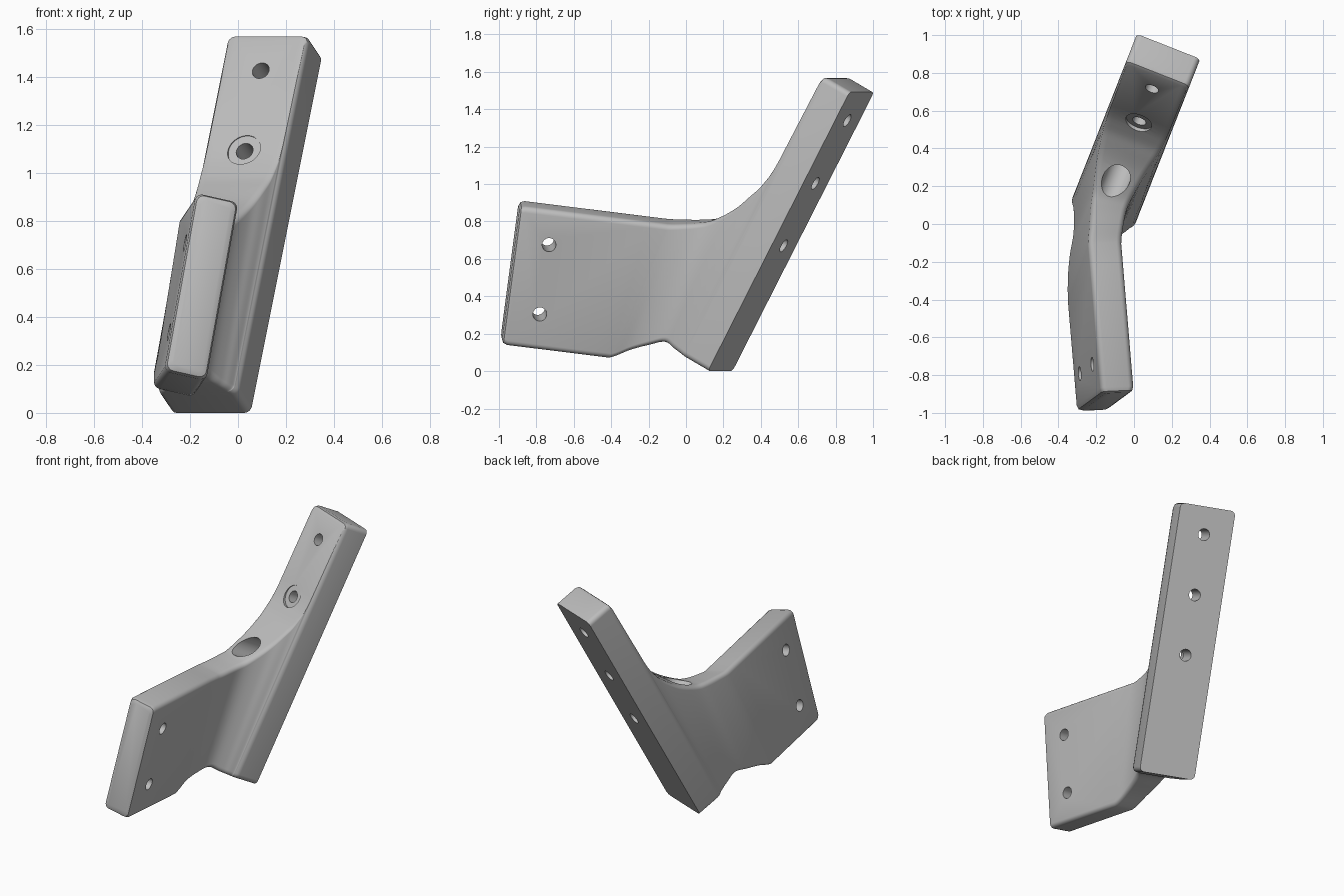
import bpy, bmesh, math
from mathutils import Vector, Matrix

cube = bpy.data.objects.get("Cube")
if cube:
    bpy.data.objects.remove(cube, do_unlink=True)

# Plate frame: width, outward normal, length; origin at the bottom of the back face
yaw, tilt = math.radians(21.5), math.radians(28.6)
back = Vector((math.sin(yaw), math.cos(yaw), 0))
up = Vector((0, 0, 1))
W = Vector((math.cos(yaw), -math.sin(yaw), 0))
N = up * math.sin(tilt) - back * math.cos(tilt)
U = up * math.cos(tilt) + back * math.sin(tilt)
ORIGIN = Vector((-0.115, 0.183, 0))


def place(p):
    return ORIGIN + W * p[0] + N * p[1] + U * p[2]


# Arm frame, in plate coordinates
ARM_DIR = Vector((0.44, 0.84, -0.318)).normalized()
ARM_UP = Vector((0.116, 0.305, 0.946)).normalized()
ARM_SIDE = ARM_UP.cross(ARM_DIR).normalized()
ARM_END = Vector((0.378, 1.182, -0.043))
ARM_HALF, ARM_YAW = 0.38, 27


def arm_row(s_top, s_bottom, inset=0):
    top = ARM_END + ARM_UP * (ARM_HALF - inset) - ARM_DIR * s_top
    bottom = ARM_END - ARM_UP * (ARM_HALF - inset) - ARM_DIR * s_bottom
    return [*top, *bottom, 0.09 - inset, ARM_YAW]


def plate_row(n_top, k_top, half, n_bottom=None, k_bottom=0, w_top=0, w_bottom=0, turn=0):
    n_bottom = n_top if n_bottom is None else n_bottom
    return [w_top, n_top, k_top, w_bottom, n_bottom, k_bottom, half, turn]


# Sections from the back of the plate to the end of the arm
plate = [plate_row(0, 1.70, 0.18), plate_row(0.15, 1.70, 0.18),
         plate_row(0.17, 1.692, 0.177), plate_row(0.178, 1.675, 0.17)]
blend = [plate_row(0.184, 1.2, 0.168),
         plate_row(0.21, 1.03, 0.162, 0.19),
         plate_row(0.25, 0.93, 0.15, 0.215),
         plate_row(0.31, 0.82, 0.13, 0.26, 0, 0, 0, 3),
         plate_row(0.40, 0.71, 0.105, 0.34, 0, 0.01, 0, 9),
         plate_row(0.465, 0.66, 0.095, 0.42, -0.06, 0.02, 0.01, 15),
         plate_row(0.55, 0.61, 0.09, 0.5, -0.13, 0.045, 0.035, 22),
         arm_row(0.8, 0.58), arm_row(0.7, 0.48)]
arm = [arm_row(0.03, 0.03), arm_row(0.009, 0.009, 0.007), arm_row(0, 0, 0.025)]


def spline(rows, first, steps=5):
    pts = [first] + rows
    out = []
    for i in range(1, len(pts) - 2):
        p = pts[i - 1:i + 3]
        for j in range(steps):
            t = j / steps
            out.append([0.5 * (2 * b + (c - a) * t + (2 * a - 5 * b + 4 * c - d) * t * t
                               + (3 * b - a - 3 * c + d) * t ** 3) for a, b, c, d in zip(*p)])
    return out + rows[-2:]


def section(row, radius=0.03, segs=5):
    top, bottom, half, turn = Vector(row[:3]), Vector(row[3:6]), row[6], math.radians(row[7])
    mid, rise = (top + bottom) / 2, (top - bottom) / 2
    tall, rise = rise.length, rise.normalized()
    side = Vector((math.cos(turn), -math.sin(turn), 0))
    pts = []
    for q, (sx, sz) in enumerate([(1, 1), (-1, 1), (-1, -1), (1, -1)]):
        for j in range(segs + 1):
            ang = math.pi / 2 * (q + j / segs)
            x = sx * (half - radius) + radius * math.cos(ang)
            z = sz * (tall - radius) + radius * math.sin(ang)
            pts.append(place(mid + side * x + rise * z))
    return pts


def finish(bm, name):
    bmesh.ops.recalc_face_normals(bm, faces=bm.faces)
    mesh = bpy.data.meshes.new(name)
    bm.to_mesh(mesh)
    bm.free()
    obj = bpy.data.objects.new(name, mesh)
    bpy.context.collection.objects.link(obj)
    return obj


# Bracket body
bm = bmesh.new()
rings = [[bm.verts.new(p) for p in section(r)] for r in plate + spline(blend, plate[-1]) + arm]
for a, b in zip(rings, rings[1:]):
    for i in range(len(a)):
        j = (i + 1) % len(a)
        bm.faces.new((a[i], a[j], b[j], b[i]))
bm.faces.new(rings[0])
bm.faces.new(rings[-1])
bracket = finish(bm, "angled_bracket")

grey = bpy.data.materials.new("plain_grey")
grey.use_nodes = True
colour = (0.5, 0.5, 0.5, 1)
grey.diffuse_color = colour
grey.node_tree.nodes["Principled BSDF"].inputs["Base Color"].default_value = colour
bracket.data.materials.append(grey)


# Round holes
def drill(start, end, radius):
    a, b = place(start), place(end)
    bm = bmesh.new()
    turn = (b - a).to_track_quat('Z', 'Y').to_matrix().to_4x4()
    bmesh.ops.create_cone(bm, cap_ends=True, segments=40, radius1=radius, radius2=radius,
                          depth=(b - a).length, matrix=Matrix.Translation((a + b) / 2) @ turn)
    cutter = finish(bm, "hole_cutter")
    cutter.hide_render = True
    mod = bracket.modifiers.new("hole", 'BOOLEAN')
    mod.operation, mod.solver, mod.object = 'DIFFERENCE', 'EXACT', cutter
    bpy.ops.object.modifier_apply(modifier=mod.name)
    bpy.data.objects.remove(cutter, do_unlink=True)


bpy.ops.object.select_all(action='DESELECT')
bracket.select_set(True)
bpy.context.view_layer.objects.active = bracket

for k, recess in ((0.763, True), (1.143, True), (1.525, False)):
    if recess:
        drill(Vector((0, 0.18, k)), Vector((0, 0.9, k)), 0.072)
    drill(Vector((0, -0.1, k)), Vector((0, 0.3, k)), 0.037)
for h in (0.19, -0.19):
    spot = ARM_END - ARM_DIR * 0.18 + ARM_UP * h
    drill(spot - ARM_SIDE * 0.2, spot + ARM_SIDE * 0.2, 0.037)

bpy.ops.object.shade_smooth_by_angle(angle=math.radians(35))
